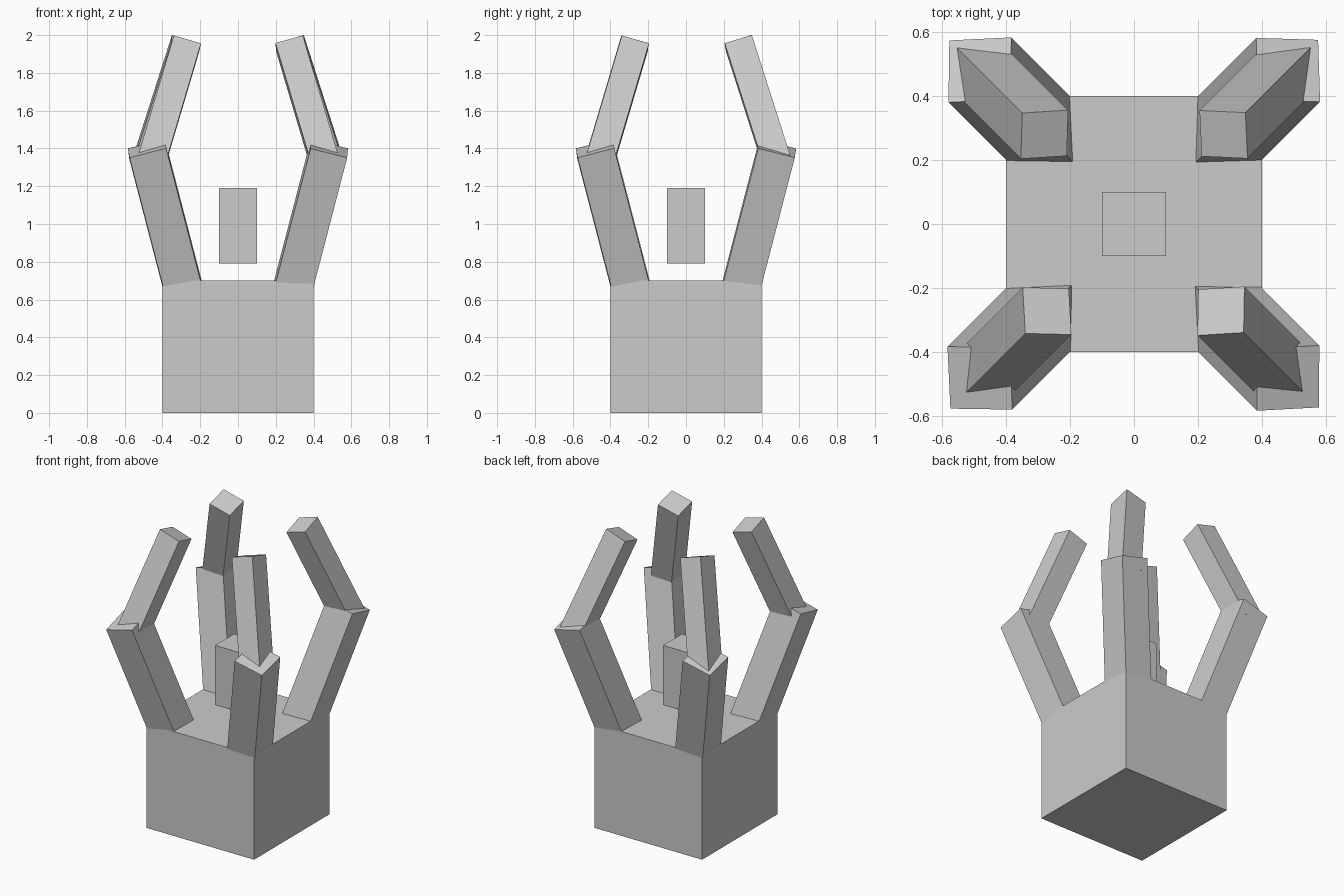
import bpy
import bmesh
from mathutils import Matrix, Vector

cube = bpy.data.objects.get("Cube")
if cube:
    bpy.data.objects.remove(cube, do_unlink=True)

# Single flat colour
grey = bpy.data.materials.new("light_grey")
grey.use_nodes = True
colour = (0.6, 0.6, 0.6, 1.0)
grey.diffuse_color = colour
grey.node_tree.nodes["Principled BSDF"].inputs["Base Color"].default_value = colour


def bar(name, start, end, width, twist=0.0):
    """Square bar whose end faces are centred on start and end."""
    start, end = Vector(start), Vector(end)
    axis = end - start
    turn = Vector((0, 0, 1)).rotation_difference(axis).to_matrix().to_4x4()
    matrix = (Matrix.Translation((start + end) / 2) @ turn
              @ Matrix.Rotation(twist, 4, "Z")
              @ Matrix.Diagonal((width, width, axis.length, 1)))
    mesh = bpy.data.meshes.new(name)
    bm = bmesh.new()
    bmesh.ops.create_cube(bm, size=1, matrix=matrix)
    bm.to_mesh(mesh)
    bm.free()
    mesh.materials.append(grey)
    obj = bpy.data.objects.new(name, mesh)
    bpy.context.collection.objects.link(obj)
    return obj


# Base block and the small block floating above it
bar("base", (0, 0, 0), (0, 0, 0.7), 0.8)
bar("floating_block", (0, 0, 0.79), (0, 0, 1.19), 0.2)

# Four corner fingers: lower part leans out, upper part leans back in
corners = {
    "back_left": (1, 1, 0.0),
    "back_right": (-1, 1, 0.017),
    "front_left": (1, -1, 0.022),
    "front_right": (-1, -1, 0.016),
}
for corner, (sx, sy, twist) in corners.items():
    knuckle, tip = (0.487, 0.28) if sy > 0 else (0.464, 0.272)
    bar("lower_finger_" + corner, (sx * 0.274, sy * 0.274, 0.6),
        (sx * 0.482, sy * 0.482, 1.4), 0.2, twist)
    bar("upper_finger_" + corner, (sx * knuckle, sy * knuckle, 1.31),
        (sx * tip, sy * tip, 1.957), 0.15, twist)
